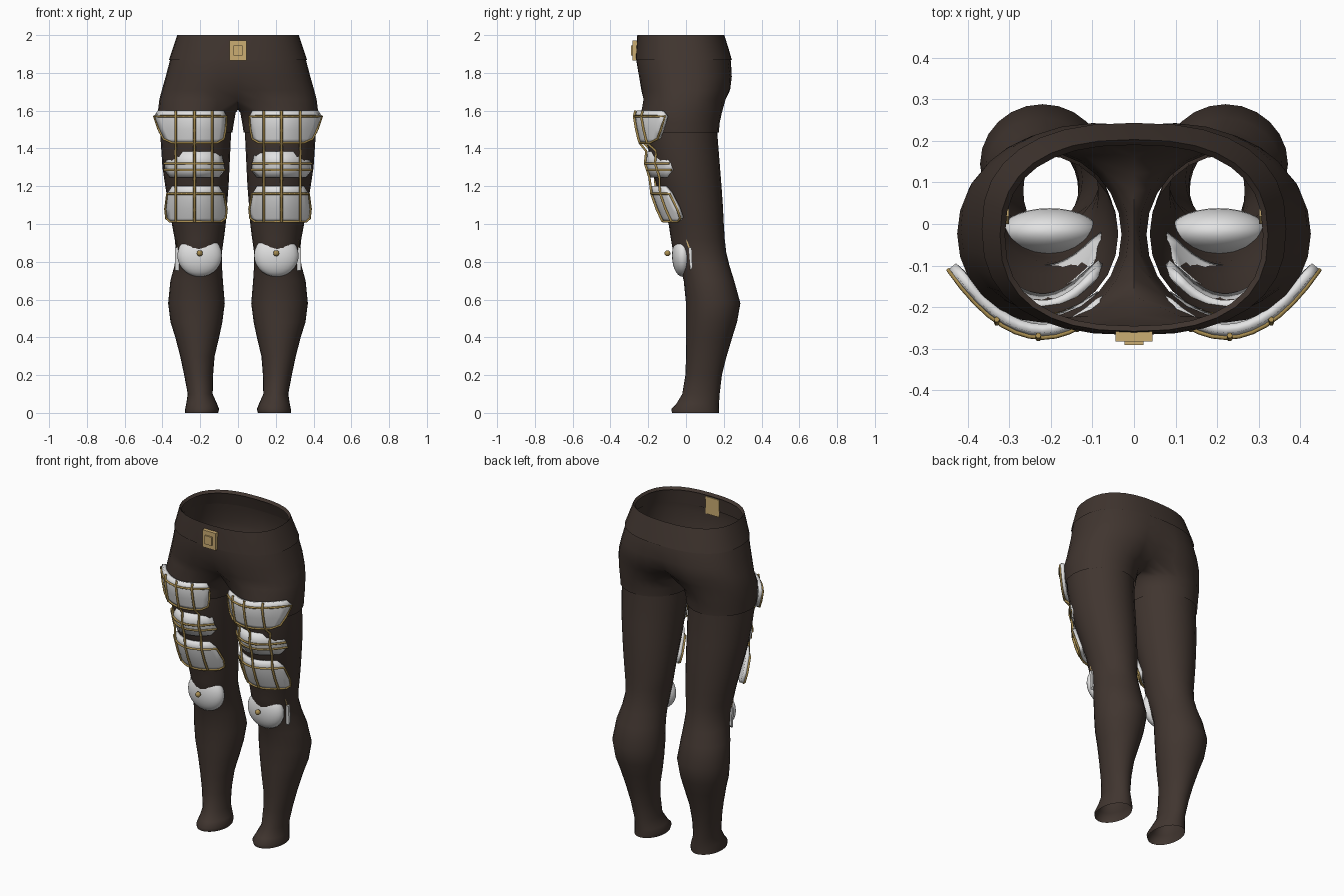
import bpy, bmesh, math
from mathutils import Vector

if "Cube" in bpy.data.objects:
    bpy.data.objects.remove(bpy.data.objects["Cube"])


def material(name, rgb):
    m = bpy.data.materials.new(name)
    m.diffuse_color = (*rgb, 1)
    m.use_nodes = True
    m.node_tree.nodes["Principled BSDF"].inputs["Base Color"].default_value = m.diffuse_color
    return m


CLOTH = material("dark brown cloth", (0.052, 0.036, 0.029))
WHITE = material("white armour", (0.76, 0.76, 0.76))
GOLD = material("pale gold", (0.60, 0.42, 0.17))
TRIM = material("dark gold trim", (0.40, 0.27, 0.08))


def finish(ob, mat, mirror=False, angle=50):
    ob.data.materials.append(mat)
    if mirror:
        ob.modifiers.new("mirror", 'MIRROR')
    if ob.type == 'MESH':
        bpy.ops.object.select_all(action='DESELECT')
        ob.select_set(True)
        bpy.context.view_layer.objects.active = ob
        bpy.ops.object.shade_smooth_by_angle(angle=math.radians(angle))
    return ob


def add_mesh(name, verts, faces, mat, mirror=False, angle=50):
    me = bpy.data.meshes.new(name)
    me.from_pydata(verts, [], faces)
    ob = bpy.data.objects.new(name, me)
    bpy.context.collection.objects.link(ob)
    return finish(ob, mat, mirror, angle)


def add_wire(name, paths, radius, closed=False):
    cu = bpy.data.curves.new(name, 'CURVE')
    cu.dimensions = '3D'
    cu.bevel_depth = radius
    cu.bevel_resolution = 1
    cu.use_fill_caps = True
    for pts in paths:
        s = cu.splines.new('POLY')
        s.points.add(len(pts) - 1)
        s.use_cyclic_u = closed
        for p, co in zip(s.points, pts):
            p.co = (*co, 1)
    ob = bpy.data.objects.new(name, cu)
    bpy.context.collection.objects.link(ob)
    return finish(ob, TRIM, True)


# ---- cross-sections ----
N = 32


def hip_ring(z, hx, yf, yb, pinch):
    """Rounded-box ring, counter-clockwise, starting at the front centre."""
    pts = []
    for i in range(N):
        a = -math.pi / 2 + 2 * math.pi * i / N
        c, s = math.cos(a), math.sin(a)
        x = hx * math.copysign(abs(c) ** 0.82, c)
        y = (yf + yb) / 2 + (yb - yf) / 2 * math.copysign(abs(s) ** 0.82, s)
        y *= 1 - pinch * math.exp(-(x / 0.09) ** 2)
        pts.append((x, y, z))
    return pts


def leg_ring(z, x0, x1, yf, yb, n=24):
    pts = []
    for i in range(n):
        a = math.radians(-120 + 360 * i / n)
        pts.append(((x0 + x1) / 2 + (x1 - x0) / 2 * math.cos(a),
                    (yf + yb) / 2 + (yb - yf) / 2 * math.sin(a), z))
    return pts


def bridge(a, b):
    n = len(a)
    return [(a[i], b[i], b[(i + 1) % n], a[(i + 1) % n]) for i in range(n)]


# ---- waistband ----
rings = [hip_ring(1.985, .31, -.245, .19, 0), hip_ring(2.0, .322, -.258, .203, 0),
         hip_ring(1.93, .345, -.264, .225, 0), hip_ring(1.868, .366, -.267, .243, 0)]
verts = sum(rings, [])
ids = [list(range(k * N, k * N + N)) for k in range(len(rings))]
add_mesh("waistband", verts, sum((bridge(a, b) for a, b in zip(ids, ids[1:])), []), CLOTH)

# ---- shorts: hip rings, a crotch bridge, then two short legs ----
hips = [(1.90, .350, -.258, .230, 0), (1.86, .362, -.262, .238, 0), (1.78, .383, -.256, .250, .05),
        (1.71, .403, -.248, .245, .12), (1.66, .416, -.240, .225, .28)]
verts = sum((hip_ring(*h) for h in hips), [])
ids = [list(range(k * N, k * N + N)) for k in range(len(hips))]
faces = sum((bridge(a, b) for a, b in zip(ids, ids[1:])), [])
last = ids[-1]
front, back = verts[last[0]], verts[last[N // 2]]
crotch = []
for i in range(1, 8):
    t = i / 8
    crotch.append(len(verts))
    verts.append((0, back[1] + (front[1] - back[1]) * t, 1.66 - .055 * math.sin(math.pi * t) ** .7))
half = last[:N // 2 + 1] + crotch
for side in (1, -1):
    loop = half if side == 1 else [last[-i % N] for i in range(N // 2 + 1)] + crotch
    for spec in ((1.59, .012, .425, -.237, .190), (1.535, .022, .424, -.230, .178),
                 (1.485, .030, .420, -.224, .174)):
        start = len(verts)
        verts += [(side * x, y, z) for x, y, z in leg_ring(*spec)]
        nxt = list(range(start, start + 24))
        quads = bridge(loop, nxt)
        faces += quads if side == 1 else [q[::-1] for q in quads]
        loop = nxt
add_mesh("shorts", verts, faces, CLOTH, angle=70)

# ---- trouser legs ----
LEG = [(1.56, .038, .412, -.218, .166), (1.45, .038, .410, -.210, .168), (1.3, .045, .40, -.182, .18),
       (1.2, .05, .385, -.155, .188), (1.1, .058, .368, -.122, .195), (1.0, .065, .35, -.092, .2),
       (.92, .075, .335, -.08, .205), (.85, .085, .328, -.068, .213), (.78, .085, .336, -.035, .23),
       (.7, .08, .358, -.012, .255), (.58, .07, .37, 0, .288), (.48, .083, .357, 0, .27),
       (.4, .10, .332, 0, .245), (.3, .124, .306, 0, .215), (.2, .132, .285, -.003, .19),
       (.1, .134, .266, -.02, .178), (.05, .112, .274, -.05, .175), (.02, .10, .28, -.078, .175),
       (0, .105, .28, -.074, .175)]
verts = sum((leg_ring(*s) for s in LEG), [])
ids = [list(range(k * 24, k * 24 + 24)) for k in range(len(LEG))]
add_mesh("trouser_legs", verts, sum((bridge(a, b) for a, b in zip(ids, ids[1:])), []),
         CLOTH, True, 70)

# ---- thigh plates: rows of (z, inner x, outer x, front y), with a bend factor ----
PLATES = {
    "upper": (3.2, [(1.60, .075, .425, -.262), (1.57, .06, .445, -.270), (1.50, .065, .42, -.258),
                    (1.45, .075, .395, -.246), (1.43, .11, .35, -.240)]),
    "middle": (4.4, [(1.385, .09, .36, -.205), (1.32, .075, .39, -.212), (1.285, .07, .39, -.200),
                     (1.245, .10, .36, -.188)]),
    "lower": (3.9, [(1.20, .10, .35, -.182), (1.16, .075, .375, -.178), (1.08, .06, .385, -.150),
                    (1.03, .065, .38, -.127), (1.012, .09, .36, -.118)]),
}
COLS = 13


def plate_row(k, row, lift=0.0):
    z, x0, x1, yf = row
    xs = [x0 + (x1 - x0) * i / (COLS - 1) for i in range(COLS)]
    return [(x, yf - lift + k * (x - .22) ** 2, z) for x in xs]


for name, (k, rows) in PLATES.items():
    verts = sum((plate_row(k, r) for r in rows), [])
    faces = [(r * COLS + c, (r + 1) * COLS + c, (r + 1) * COLS + c + 1, r * COLS + c + 1)
             for r in range(len(rows) - 1) for c in range(COLS - 1)]
    ob = add_mesh(name + "_thigh_plate", verts, faces, WHITE, False)
    sol = ob.modifiers.new("thickness", 'SOLIDIFY')
    sol.thickness, sol.offset = .022, -1
    ob.modifiers.new("mirror", 'MIRROR')
    # gold edging: two bands on the middle plate, a closed rim on the others
    lines = [plate_row(k, r, .003) for r in rows[1:]]
    if name == "middle":
        add_wire("middle_plate_bands", lines[:2], .006)
    else:
        rim = (lines[0] + [l[-1] for l in lines[1:-1]] + lines[-1][::-1]
               + [l[0] for l in lines[-2:0:-1]])
        add_wire(name + "_plate_rim", [rim], .006, True)

# ---- vertical straps across the plates ----
straps = []
for x in (.137, .23, .33):
    path = []
    for k, rows in PLATES.values():
        path += [(x, yf - .006 + k * (x - .22) ** 2, z) for z, _, _, yf in rows]
    straps.append(path)
add_wire("thigh_straps", straps, .007)


# ---- knee parts ----
def ball(name, loc, radii, mat, segs):
    bpy.ops.mesh.primitive_uv_sphere_add(segments=segs, ring_count=segs // 2, radius=1)
    ob = bpy.context.object
    ob.name = name
    for v in ob.data.vertices:
        v.co = Vector(loc) + v.co * Vector(radii)
    return finish(ob, mat, True)


ball("kneecap", (.203, -.018, .833), (.118, .056, .112), WHITE, 28)
ball("knee_stud", (.203, -.098, .845), (.016, .016, .016), TRIM, 12)


def side_plate(name, outline, x0, x1, mat):
    n = len(outline)
    v = [(x, y, z) for x in (x0, x1) for y, z in outline]
    f = [tuple(range(n))[::-1], tuple(range(n, 2 * n))]
    f += [(i, (i + 1) % n, (i + 1) % n + n, i + n) for i in range(n)]
    add_mesh(name, v, f, mat, True, 30)


side_plate("knee_diamond", [(.018, .86), (.036, .905), (.018, .945), (0, .91)], .30, .322, GOLD)
side_plate("knee_side_strip", [(.022, .755), (.034, .77), (.03, .875), (.012, .875)], .30, .333, WHITE)


# ---- belt buckle ----
def box(name, size, loc, mat):
    bpy.ops.mesh.primitive_cube_add(size=1)
    ob = bpy.context.object
    ob.name = name
    for v in ob.data.vertices:
        v.co = Vector(loc) + v.co * Vector(size)
    return finish(ob, mat, angle=30)


box("buckle_plate", (.09, .028, .105), (0, -.268, 1.918), GOLD)
box("buckle_centre", (.046, .014, .052), (0, -.284, 1.918), GOLD)
